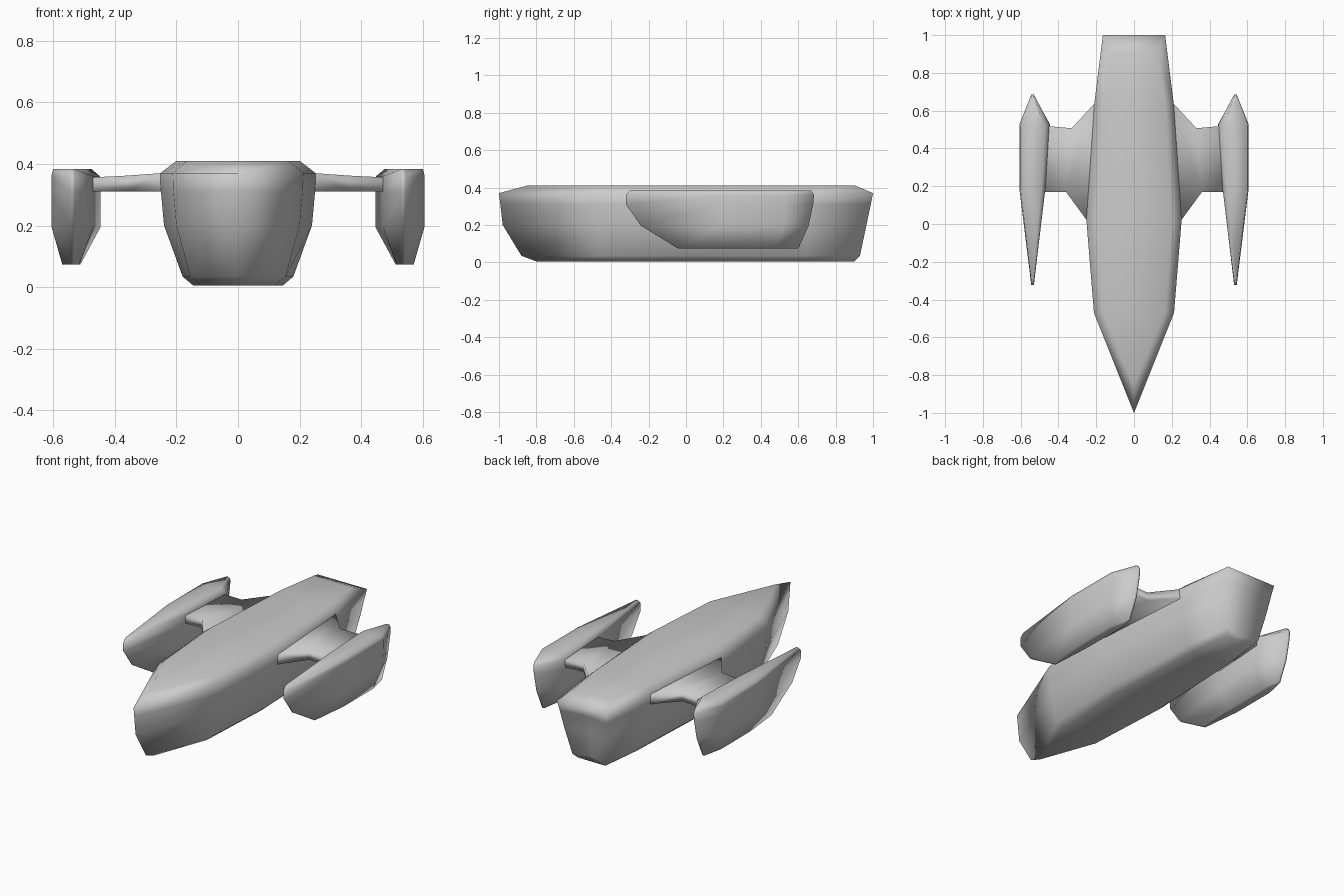
import bpy, bmesh

if "Cube" in bpy.data.objects:
    bpy.data.objects.remove(bpy.data.objects["Cube"])


def make_object(name, rings, mirror):
    """Skin a stack of equal-length closed rings, cap both ends, shade smooth."""
    bm = bmesh.new()
    loops = [[bm.verts.new(p) for p in ring] for ring in rings]
    n = len(loops[0])
    for a, b in zip(loops, loops[1:]):
        for i in range(n):
            j = (i + 1) % n
            bm.faces.new((a[i], a[j], b[j], b[i]))
    bm.faces.new(loops[0])
    bm.faces.new(loops[-1])
    bmesh.ops.triangulate(bm, faces=[f for f in bm.faces if len(f.verts) > 4])
    bmesh.ops.recalc_face_normals(bm, faces=bm.faces)
    for f in bm.faces:
        f.smooth = True
    mesh = bpy.data.meshes.new(name)
    bm.to_mesh(mesh)
    bm.free()
    ob = bpy.data.objects.new(name, mesh)
    bpy.context.collection.objects.link(ob)
    if mirror:
        ob.modifiers.new("mirror", 'MIRROR').use_mirror_merge = False
    return ob


# Hull: waterlines (z, nose y, shoulder x, waist x, rear x, stern x, stern y, stern recess)
hull_levels = [
    (0.005, -0.80, 0.12, 0.145, 0.12, 0.09, 0.90, 0.0),
    (0.035, -0.88, 0.155, 0.18, 0.15, 0.11, 0.93, 0.03),
    (0.20, -0.98, 0.20, 0.24, 0.20, 0.14, 0.965, 0.03),
    (0.31, -0.993, 0.21, 0.25, 0.207, 0.155, 0.988, 0.02),
    (0.37, -1.00, 0.212, 0.252, 0.21, 0.165, 1.00, 0.0),
    (0.41, -0.85, 0.165, 0.20, 0.165, 0.125, 0.905, 0.0),
]
rings = []
for z, nose, xs, xw, xr, xt, stern, recess in hull_levels:
    side = [(xs, -0.47), (xw, 0.02), (xr, 0.64), (xt, stern)]
    rings.append([(0, nose, z)] + [(x, y, z) for x, y in side]
                 + [(0, stern - recess, z)]
                 + [(-x, y, z) for x, y in reversed(side)])
make_object("hull", rings, False)

# Side pods: waterlines (z, front y, back y, inner front x, inner rear x, outer x, shoulder y's)
pod_levels = [
    (0.073, -0.04, 0.60, 0.515, 0.512, 0.570, 0.20, 0.48),
    (0.195, -0.24, 0.655, 0.470, 0.446, 0.605, 0.18, 0.52),
    (0.31, -0.322, 0.68, 0.470, 0.446, 0.606, 0.18, 0.53),
    (0.36, -0.322, 0.685, 0.470, 0.448, 0.606, 0.18, 0.53),
    (0.383, -0.30, 0.67, 0.490, 0.475, 0.600, 0.18, 0.52),
]
PX, TIP = 0.537, 0.007
rings = []
for z, front, back, xi, xr, xo, y1, y2 in pod_levels:
    rings.append([(PX - TIP, front, z), (PX + TIP, front, z), (xo, y1, z),
                  (xo, y2, z), (PX + TIP, back, z), (PX - TIP, back, z),
                  (xr, y2, z), (xi, y1, z)])
make_object("side_pods", rings, True)

# Wings: stations (front x, front y, rear x, rear y, top z, bottom z)
wing_stations = [
    (0.19, 0.02, 0.17, 0.64, 0.372, 0.31),
    (0.25, 0.02, 0.207, 0.64, 0.37, 0.31),
    (0.36, 0.17, 0.33, 0.507, 0.362, 0.31),
    (0.50, 0.17, 0.50, 0.522, 0.355, 0.31),
]
rings = [[(xf, yf, zb), (xb, yb, zb), (xb, yb, zt), (xf, yf, zt)]
         for xf, yf, xb, yb, zt, zb in wing_stations]
make_object("wings", rings, True)
